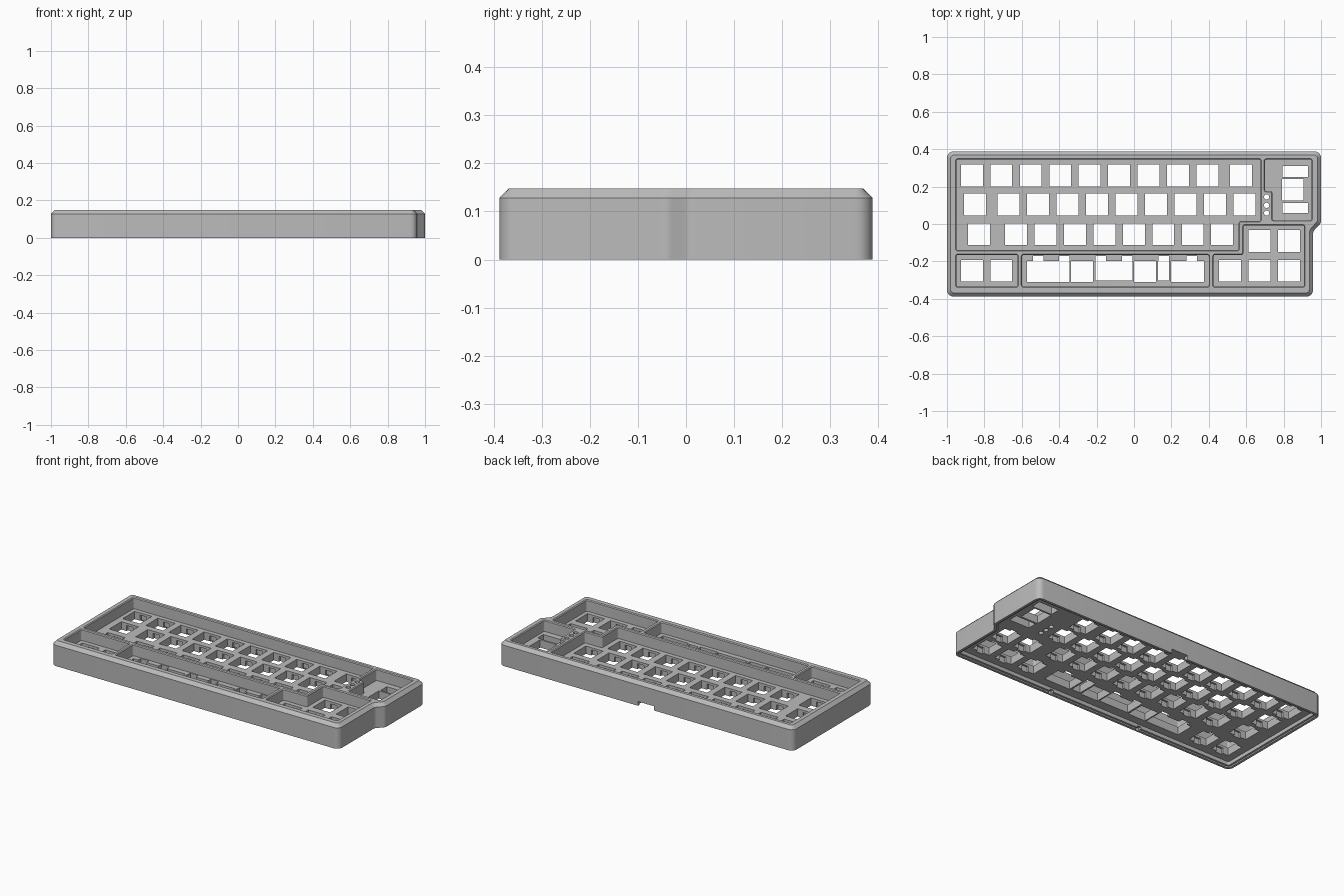
import bpy, bmesh, math
from mathutils import Vector

cube = bpy.data.objects.get("Cube")
if cube:
    bpy.data.objects.remove(cube)

TOP, FLOOR, UNDER = 0.148, 0.078, 0.03

grey = bpy.data.materials.new("case_grey")
grey.use_nodes = True
grey.diffuse_color = (0.5, 0.5, 0.5, 1)
grey.node_tree.nodes["Principled BSDF"].inputs["Base Color"].default_value = (0.5, 0.5, 0.5, 1)


def rounded(points, radius, inset=0.0, steps=5):
    """Inset a counter-clockwise polygon and round its corners."""
    pts = [Vector(p) for p in points]
    out = []
    for i, p in enumerate(pts):
        a = (p - pts[i - 1]).normalized()
        b = (pts[(i + 1) % len(pts)] - p).normalized()
        na, nb = Vector((-a.y, a.x)), Vector((-b.y, b.x))
        corner = p + (na + nb) * inset / (1 + na.dot(nb))
        turn = math.atan2(a.cross(b), a.dot(b))
        side = 1 if turn > 0 else -1
        r = max(radius - side * inset, 0.002)
        centre = corner + (na + nb) * side * r / (1 + na.dot(nb))
        start = -na * side * r
        for k in range(steps + 1):
            t = turn * k / steps
            c, s = math.cos(t), math.sin(t)
            out.append(centre + Vector((start.x * c - start.y * s, start.x * s + start.y * c)))
    return out


def loft(bm, points, radius, layers):
    """Closed solid through (height, inset) layers of one outline."""
    rings = [[bm.verts.new((p.x, p.y, z)) for p in rounded(points, radius, d)] for z, d in layers]
    n = len(rings[0])
    for low, high in zip(rings, rings[1:]):
        for i in range(n):
            j = (i + 1) % n
            bm.faces.new((low[i], low[j], high[j], high[i]))
    bm.faces.new(rings[0][::-1])
    bm.faces.new(rings[-1])


def box(bm, x0, x1, y0, y1, z0, z1):
    vs = bmesh.ops.create_cube(bm, size=1)["verts"]
    bmesh.ops.scale(bm, verts=vs, vec=(x1 - x0, y1 - y0, z1 - z0))
    bmesh.ops.translate(bm, verts=vs, vec=((x0 + x1) / 2, (y0 + y1) / 2, (z0 + z1) / 2))


def finish(bm, name):
    mesh = bpy.data.meshes.new(name)
    bmesh.ops.recalc_face_normals(bm, faces=bm.faces)
    bm.to_mesh(mesh)
    bm.free()
    mesh.materials.append(grey)
    obj = bpy.data.objects.new(name, mesh)
    bpy.context.scene.collection.objects.link(obj)
    return obj


def rect(x0, x1, y0, y1):
    return [(x0, y0), (x1, y0), (x1, y1), (x0, y1)]


# Outer body with chamfered top edge
outline = [(-1, -0.388), (0.957, -0.388), (0.957, -0.04), (1, 0.005), (1, 0.388), (-1, 0.388)]
bm = bmesh.new()
loft(bm, outline, 0.035, [(0, 0), (0.128, 0), (TOP, 0.02)])
case = finish(bm, "keyboard_case")
cutters = []

# Key wells sunk into the top
wells = [
    [(-0.95, -0.14), (0.56, -0.14), (0.56, 0.015), (0.677, 0.015), (0.677, 0.345), (-0.95, 0.345)],
    [(0.74, 0.02), (0.95, 0.02), (0.95, 0.345), (0.7, 0.345), (0.7, 0.175), (0.74, 0.175)],
    rect(-0.95, -0.622, -0.335, -0.165),
    rect(-0.598, 0.4, -0.335, -0.165),
    [(0.425, -0.335), (0.91, -0.335), (0.91, -0.007), (0.585, -0.007), (0.585, -0.165), (0.425, -0.165)],
]
bm = bmesh.new()
for well in wells:
    loft(bm, well, 0.01, [(FLOOR, 0), (TOP - 0.005, 0), (TOP + 0.005, -0.01)])
cutters.append(finish(bm, "well_cutter"))

# Open underside with a stepped rim
bm = bmesh.new()
loft(bm, outline, 0.035, [(-0.05, 0.015), (0.008, 0.015), (0.0081, 0.027), (UNDER, 0.027)])
cutters.append(finish(bm, "underside_cutter"))

# Switch openings: first key centre, number of keys, row height
PITCH, HALF = 0.1575, 0.0585
rows = [
    (-0.867, 9, 0.26), (0.572, 1, 0.26),
    (-0.85, 1, 0.105), (-0.67, 9, 0.105),
    (-0.829, 1, -0.055), (-0.631, 8, -0.055),
    (0.672, 2, -0.09), (-0.867, 2, -0.25), (0.513, 3, -0.25),
]
keys = [(x + i * PITCH, y) for x, n, y in rows for i in range(n)]
holes, clips = bmesh.new(), bmesh.new()
for x, y in keys:
    box(holes, x - HALF, x + HALF, y - HALF, y + HALF, 0, 0.1)
    box(clips, x - 0.022, x + 0.022, y - 0.071, y + 0.071, 0, FLOOR - 0.014)

# Openings under the long bottom keys
for x0, x1, y0 in [(-0.572, -0.345, -0.31), (-0.337, -0.219, -0.31), (-0.207, -0.008, -0.303),
                   (0.0, 0.118, -0.31), (0.128, 0.187, -0.303), (0.198, 0.374, -0.31)]:
    box(holes, x0, x1, y0, -0.197, 0, 0.1)
# Stabiliser slots
for x in (-0.513, -0.374, -0.177, -0.037, 0.158, 0.31):
    box(clips, x - 0.028, x + 0.028, -0.205, -0.171, 0, 0.1)

# Rotary control openings
box(holes, 0.795, 0.93, 0.25, 0.31, 0, 0.1)
box(holes, 0.79, 0.905, 0.125, 0.24, 0, 0.1)
box(holes, 0.795, 0.93, 0.058, 0.113, 0, 0.1)

# Indicator light holes
for y in (0.145, 0.1, 0.058):
    vs = bmesh.ops.create_cone(holes, cap_ends=True, segments=20, radius1=0.014,
                               radius2=0.014, depth=0.3)["verts"]
    bmesh.ops.translate(holes, verts=vs, vec=(0.709, y, 0.1))

# Cable port in the back wall and latch notches in the front rim
box(clips, -0.055, 0.055, 0.34, 0.45, -0.05, 0.026)
for x in (-0.34, 0.28):
    box(clips, x - 0.012, x + 0.012, -0.38, -0.35, -0.05, 0.02)
cutters += [finish(holes, "opening_cutter"), finish(clips, "clip_cutter")]

# Cut everything and keep the result as a plain mesh
for cutter in cutters:
    cutter.hide_render = True
    mod = case.modifiers.new(cutter.name, 'BOOLEAN')
    mod.operation = 'DIFFERENCE'
    mod.solver = 'EXACT'
    mod.object = cutter
bpy.context.view_layer.update()
result = bpy.data.meshes.new_from_object(case.evaluated_get(bpy.context.evaluated_depsgraph_get()))
case.modifiers.clear()
case.data = result
result.name = "keyboard_case"
for cutter in cutters:
    bpy.data.objects.remove(cutter)

for obj in bpy.context.selected_objects:
    obj.select_set(False)
case.select_set(True)
bpy.context.view_layer.objects.active = case
bpy.ops.object.shade_smooth_by_angle(angle=math.radians(30))
